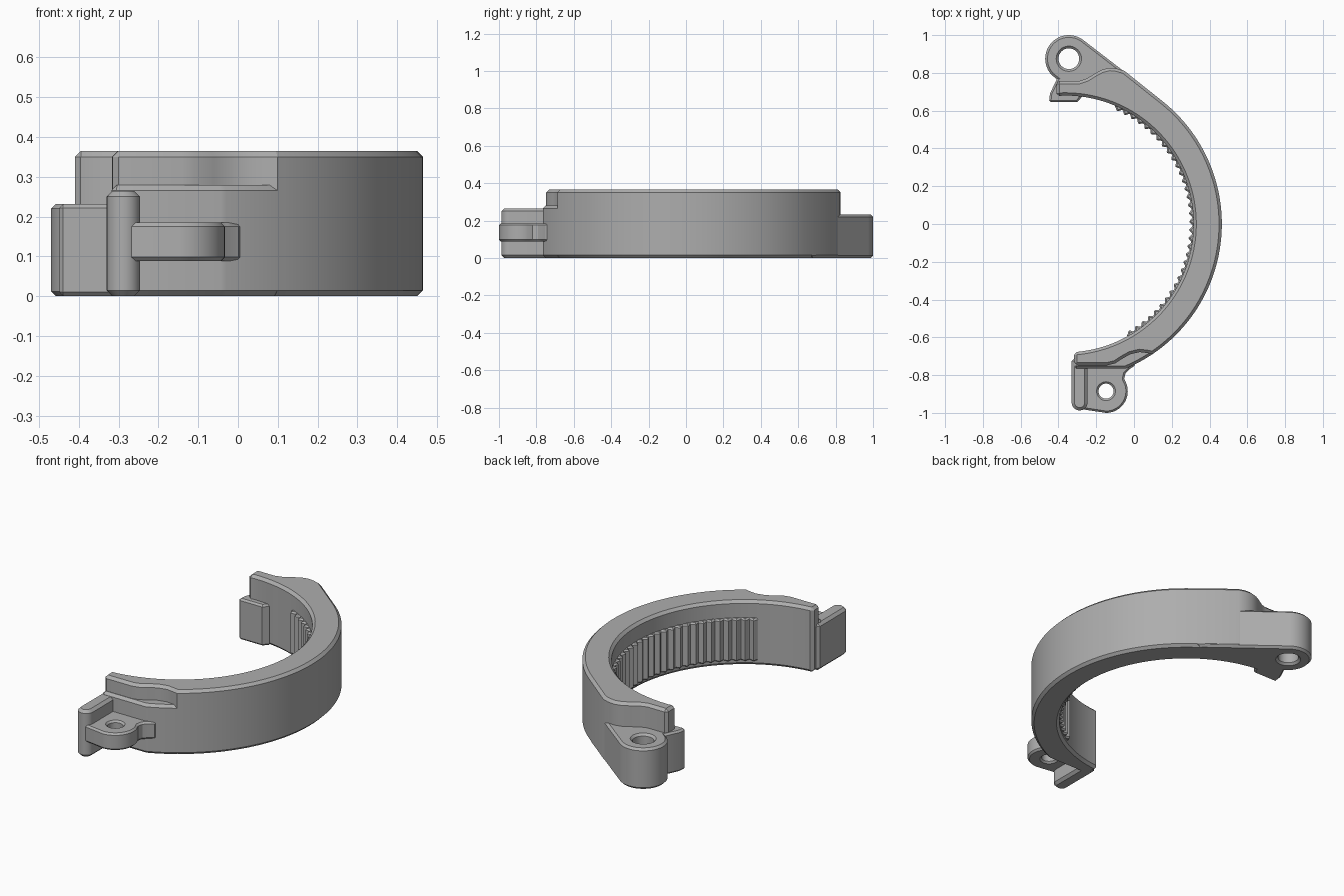
import bpy, bmesh
from math import sin, cos, pi, radians

cube = bpy.data.objects.get("Cube")
if cube:
    bpy.data.objects.remove(cube, do_unlink=True)

grey = bpy.data.materials.new("plain_grey")
grey.use_nodes = True
COLOUR = (0.42, 0.42, 0.42, 1)
grey.diffuse_color = COLOUR
grey.node_tree.nodes["Principled BSDF"].inputs["Base Color"].default_value = COLOUR

CENTRE = (-0.365, 0)
OUTER, INNER = 0.83, 0.68
HINGE = (-0.345, 0.875)
BOLT = (-0.148, -0.885)


def arc(centre, radius, start, end, steps):
    """Points on an arc, angles in degrees."""
    angles = [radians(start + (end - start) * i / steps) for i in range(steps + 1)]
    return [(centre[0] + radius * cos(a), centre[1] + radius * sin(a)) for a in angles]


def apply_modifier(obj, name):
    bpy.context.view_layer.objects.active = obj
    bpy.ops.object.modifier_apply(modifier=name)


def prism(name, outline, bottom, top, chamfer=0.015, hole=None):
    """Extrude an outline upward, chamfer its rims, optionally bore a hole."""
    bm = bmesh.new()
    base = bm.faces.new([bm.verts.new((x, y, bottom)) for x, y in outline])
    up = bmesh.ops.extrude_face_region(bm, geom=[base])
    verts = [v for v in up["geom"] if isinstance(v, bmesh.types.BMVert)]
    bmesh.ops.translate(bm, vec=(0, 0, top - bottom), verts=verts)
    bmesh.ops.recalc_face_normals(bm, faces=bm.faces)
    mesh = bpy.data.meshes.new(name)
    bm.to_mesh(mesh)
    bm.free()
    obj = bpy.data.objects.new(name, mesh)
    bpy.context.collection.objects.link(obj)
    mesh.materials.append(grey)
    if hole:
        centre, radius = hole
        cutter = prism("cutter", arc(centre, radius, 0, 348.75, 31), bottom - 0.1, top + 0.1, 0)
        cut = obj.modifiers.new("bore", "BOOLEAN")
        cut.operation, cut.solver, cut.object = "DIFFERENCE", "EXACT", cutter
        apply_modifier(obj, "bore")
        bpy.data.objects.remove(cutter, do_unlink=True)
    if chamfer:
        bev = obj.modifiers.new("chamfer", "BEVEL")
        bev.width, bev.segments = chamfer, 1
        bev.limit_method, bev.angle_limit = "ANGLE", radians(62)
        apply_modifier(obj, "chamfer")
        bpy.ops.object.select_all(action="DESELECT")
        obj.select_set(True)
        bpy.ops.object.shade_smooth_by_angle(angle=radians(30))
    return obj


# Half-ring band, with a stepped rear shoulder and a scooped front end
band = arc(CENTRE, OUTER, -56, 52, 60)
band += [(-0.05, 0.81), (-0.09, 0.823), (-0.13, 0.827), (-0.17, 0.817), (-0.21, 0.795),
         (-0.25, 0.77), (-0.29, 0.757), (-0.41, 0.757), (-0.41, 0.675)]
band += arc(CENTRE, INNER, 91, -86, 90)
band += [(-0.315, -0.748), (-0.14, -0.748), (-0.10, -0.738), (-0.06, -0.712),
         (-0.02, -0.69), (0.03, -0.678), (0.07, -0.683)]
prism("half_ring", band, 0, 0.365)

# Rounded gripping ribs along the inner wall
COUNT, PER = 34, 6
ribs = []
for i in range(COUNT * PER + 1):
    a = radians(-61 + 128 * i / (COUNT * PER))
    r = 0.675 - 0.017 * (0.5 - 0.5 * cos(2 * pi * i / PER))
    ribs.append((CENTRE[0] + r * cos(a), r * sin(a)))
ribs += arc(CENTRE, 0.72, 67, -61, 60)
prism("grip_ribs", ribs, 0.03, 0.27, 0.008)

# Rear hinge lug, running tangent into the band
hinge = arc(HINGE, 0.125, 52, 225, 36)
hinge += [(-0.40, 0.76), (-0.40, 0.70), (-0.2, 0.70), (0.05, 0.66), (0.13, 0.667)]
prism("hinge_lug", hinge, 0, 0.232, 0.012, (HINGE, 0.055))

# Hooked lip on the rear end
hook = [(-0.45, 0.645), (-0.30, 0.645), (-0.27, 0.68), (-0.30, 0.74),
        (-0.36, 0.79), (-0.405, 0.775), (-0.445, 0.69)]
prism("end_hook", hook, 0, 0.232, 0.01)

# Lower ledge under the front scoop
ledge = arc(CENTRE, OUTER, -67.2, -55, 12) + arc(CENTRE, 0.72, -55, -86, 16)
ledge += [(-0.32, -0.765)]
prism("front_ledge", ledge, 0, 0.28)

# Upright flange on the front end
flange = arc((-0.288, -0.945), 0.042, 180, 360, 16) + [(-0.246, -0.71), (-0.33, -0.71)]
prism("end_flange", flange, 0, 0.265)

# Bolt tab with a flared root
tab = arc(BOLT, 0.115, -90, 20, 20)
tab += [(-0.052, -0.82), (-0.045, -0.79), (-0.025, -0.77), (0.01, -0.745),
        (0.0, -0.71), (-0.28, -0.71), (-0.28, -0.98)]
prism("bolt_tab", tab, 0.088, 0.185, 0.01, (BOLT, 0.04))
